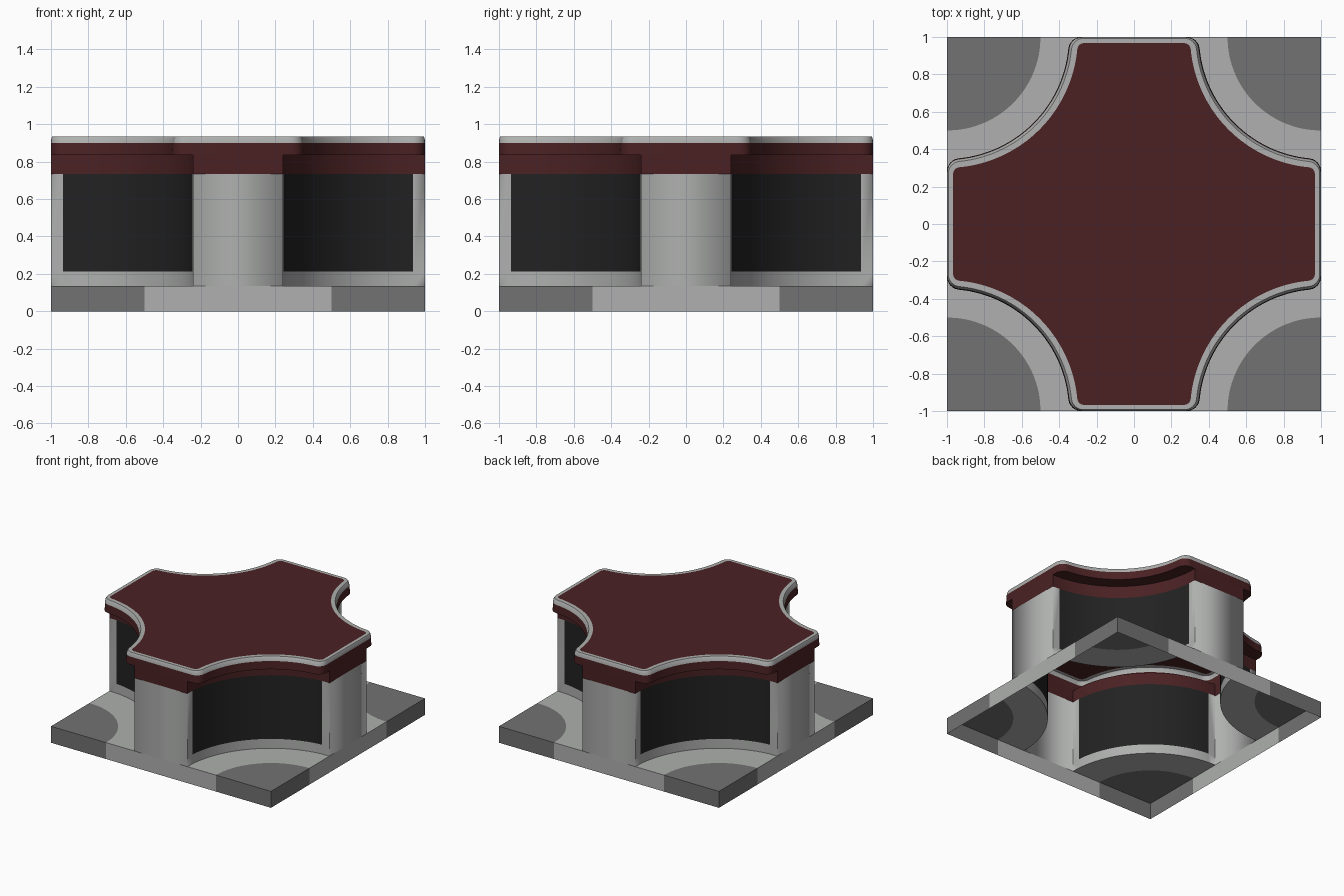
import bpy, bmesh, math

if "Cube" in bpy.data.objects:
    bpy.data.objects.remove(bpy.data.objects["Cube"])

PLATE, SILL, BAND, EAVE, RIM, TOP = 0.135, 0.212, 0.735, 0.835, 0.90, 0.935
WALL_R, PAD_R = 0.76, 0.5


def material(name, rgb):
    m = bpy.data.materials.new(name)
    m.diffuse_color = (*rgb, 1)
    m.use_nodes = True
    m.node_tree.nodes["Principled BSDF"].inputs["Base Color"].default_value = m.diffuse_color
    return m


LIGHT = material("light grey", (0.425, 0.435, 0.425))
DARK = material("mid grey", (0.168, 0.168, 0.168))
RED = material("dark red", (0.070, 0.0155, 0.017))
BLACK = material("black", (0.016, 0.016, 0.016))


class Part:
    """Collects faces, repeats them on four sides and makes one object."""

    def __init__(self, name, mat):
        self.name, self.mat, self.bm = name, mat, bmesh.new()

    def face(self, pts):
        self.bm.faces.new([self.bm.verts.new(p) for p in pts])

    def strip(self, a, za, b, zb):
        for i in range(len(a) - 1):
            self.face([(*a[i], za), (*a[i + 1], za), (*b[i + 1], zb), (*b[i], zb)])

    def finish(self):
        bm = self.bm
        bmesh.ops.remove_doubles(bm, verts=bm.verts[:], dist=1e-5)
        big = [f for f in bm.faces if len(f.verts) > 4]
        if big:
            bmesh.ops.triangulate(bm, faces=big, ngon_method='EAR_CLIP')
        mesh = bpy.data.meshes.new(self.name)
        bm.to_mesh(mesh)
        bm.free()
        mesh.materials.append(self.mat)
        ob = bpy.data.objects.new(self.name, mesh)
        bpy.context.collection.objects.link(ob)
        bpy.ops.object.select_all(action='DESELECT')
        ob.select_set(True)
        bpy.context.view_layer.objects.active = ob
        bpy.ops.object.shade_smooth_by_angle(angle=math.radians(30))


def turn(pts, k):
    for _ in range(k):
        pts = [(-y, x) for x, y in pts]
    return pts


# Arc angles around the plate corner, with a narrow pier at each end
PIER, STEPS = 4.9, 32
ANGLES = [270] + [270 - PIER - (90 - 2 * PIER) * i / STEPS for i in range(STEPS + 1)] + [180]


def arc(r):
    return [(1 + r * math.cos(math.radians(t)), 1 + r * math.sin(math.radians(t))) for t in ANGLES]


def roof_corner(r, edge, f, n=32, nf=6):
    """Concave roof corner of radius r, with fillets f at both tips."""
    cx, cy = 1 - math.sqrt((r + f) ** 2 - (1 - edge + f) ** 2), edge - f
    a = math.atan2(1 - cy, 1 - cx)                      # direction to the corner
    fil = [(cx + f * math.cos(a + (math.pi / 2 - a) * i / nf),
            cy + f * math.sin(a + (math.pi / 2 - a) * i / nf)) for i in range(nf + 1)]
    t0, t1 = 1.5 * math.pi - a, math.pi + a
    mid = [(1 + r * math.cos(t0 + (t1 - t0) * i / n),
            1 + r * math.sin(t0 + (t1 - t0) * i / n)) for i in range(1, n)]
    return [(y, x) for x, y in reversed(fil)] + mid + fil


def roof_loop(*spec):
    c = roof_corner(*spec)
    pts = [p for k in range(4) for p in turn(c, k)]
    return pts + pts[:1]


plate = Part("base_plate", LIGHT)
pads = Part("corner_pads", DARK)
walls = Part("tower_walls", LIGHT)
panels = Part("curved_wall_panels", BLACK)
band = Part("cornice_band", RED)
eave = Part("roof_eave", RED)
rim = Part("roof_rim", LIGHT)
top = Part("roof_panel", RED)

eave_low, eave_high = (0.652, 1, 0.07), (0.656, 1, 0.07)
h = 1 - WALL_R
for k in range(4):
    wall, pad = turn(arc(WALL_R), k), turn(arc(PAD_R), k)
    corner = turn([(1, 1)], k)[0]
    # plate top and sides, open underneath
    plate.strip(pad, PLATE, wall, PLATE)
    for i in range(len(pad) - 1):
        pads.face([(*pad[i + 1], PLATE), (*pad[i], PLATE), (*corner, PLATE)])
    for xs, part in (((1, PAD_R), pads), ((PAD_R, h), plate), ((h, -h), plate),
                     ((-h, -PAD_R), plate), ((-PAD_R, -1), pads)):
        side = turn([(x, 1) for x in xs], k)
        part.strip(side, 0, side, PLATE)
    # flat arm ends
    end = turn([(h, 1), (-h, 1)], k)
    walls.strip(end, PLATE, end, BAND)
    band.strip(end, BAND, end, EAVE)
    # concave walls with dark panels
    walls.strip(wall, PLATE, wall, SILL)
    walls.strip(wall[:2], SILL, wall[:2], BAND)
    walls.strip(wall[-2:], SILL, wall[-2:], BAND)
    panels.strip(wall[1:-1], SILL, wall[1:-1], BAND)
    band.strip(wall, BAND, wall, EAVE)
    # eave soffit
    lip = turn(roof_corner(*eave_low), k)
    eave.face([(*p, EAVE) for p in wall + lip[::-1]])

# roof edge, rim and top panel
l0, l1 = roof_loop(*eave_low), roof_loop(*eave_high)
l2, l3 = roof_loop(0.662, 0.998, 0.069), roof_loop(0.669, 0.993, 0.065)
inner = roof_loop(0.70, 0.967, 0.035)
eave.strip(l0, EAVE, l1, RIM)
rim.strip(l1, RIM, l2, TOP - 0.01)
rim.strip(l2, TOP - 0.01, l3, TOP)
rim.strip(l3, TOP, inner, TOP)
top.face([(*p, TOP) for p in inner[:-1]])

for part in (plate, pads, walls, panels, band, eave, rim, top):
    part.finish()
